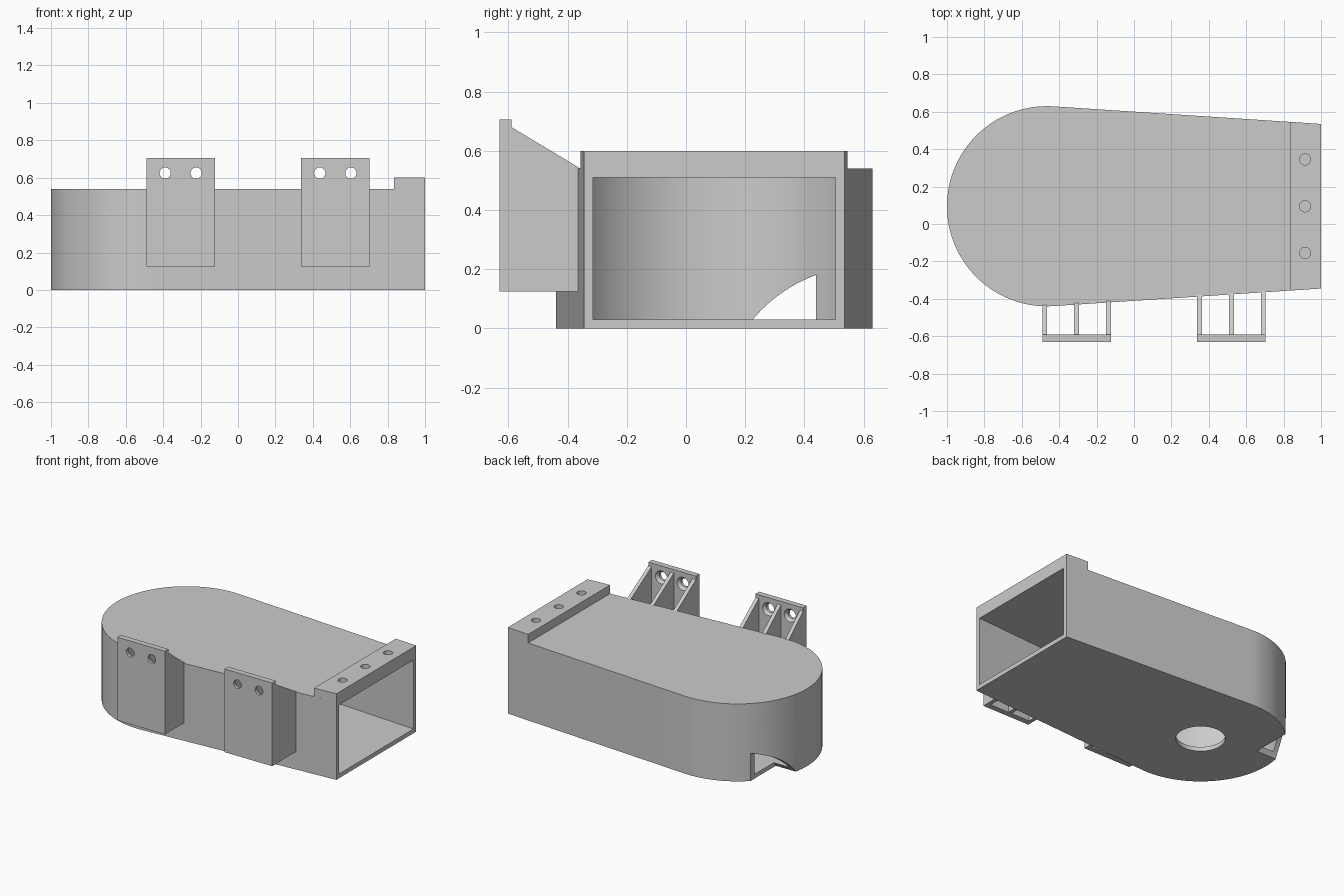
import bpy, bmesh, math
from mathutils import Matrix

cube = bpy.data.objects.get("Cube")
if cube:
    bpy.data.objects.remove(cube, do_unlink=True)

grey = bpy.data.materials.new("light_grey_plastic")
grey.use_nodes = True
colour = (0.6, 0.6, 0.6, 1)
grey.diffuse_color = colour
grey.node_tree.nodes["Principled BSDF"].inputs["Base Color"].default_value = colour

# Main dimensions
CX, CY, R = -0.465, 0.095, 0.535
END_HALF, HEIGHT, WALL = 0.44, 0.54, 0.03
BAR_X, BAR_TOP = 0.835, 0.60


def make(name, bm):
    bmesh.ops.recalc_face_normals(bm, faces=bm.faces)
    mesh = bpy.data.meshes.new(name)
    bm.to_mesh(mesh)
    bm.free()
    mesh.materials.append(grey)
    obj = bpy.data.objects.new(name, mesh)
    bpy.context.collection.objects.link(obj)
    return obj


def prism(name, points, vector):
    """Extrude a closed outline along a vector."""
    bm = bmesh.new()
    face = bm.faces.new([bm.verts.new(p) for p in points])
    ext = bmesh.ops.extrude_face_region(bm, geom=[face])
    verts = [v for v in ext["geom"] if isinstance(v, bmesh.types.BMVert)]
    bmesh.ops.translate(bm, verts=verts, vec=vector)
    return make(name, bm)


def box(name, x0, x1, y0, y1, z0, z1):
    return prism(name, [(x0, y0, z0), (x1, y0, z0), (x1, y1, z0), (x0, y1, z0)],
                 (0, 0, z1 - z0))


def cylinder(name, centre, r1, r2, depth, axis="Z", sides=32):
    turn = {"Z": Matrix(), "X": Matrix.Rotation(math.pi / 2, 4, "Y"),
            "Y": Matrix.Rotation(-math.pi / 2, 4, "X")}[axis]
    bm = bmesh.new()
    bmesh.ops.create_cone(bm, cap_ends=True, segments=sides, radius1=r1, radius2=r2,
                          depth=depth, matrix=Matrix.Translation(centre) @ turn)
    return make(name, bm)


def combine(obj, others, operation):
    """Apply booleans and remove the helper objects."""
    for other in others:
        other.hide_render = True
        mod = obj.modifiers.new("cut", "BOOLEAN")
        mod.operation, mod.solver, mod.object = operation, "EXACT", other
        deps = bpy.context.evaluated_depsgraph_get()
        mesh = bpy.data.meshes.new_from_object(obj.evaluated_get(deps))
        obj.modifiers.clear()
        obj.data = mesh
        bpy.data.objects.remove(other, do_unlink=True)


def half_width(x, inset=0):
    slope = (R - END_HALF) / (1 - CX)
    return END_HALF - inset + slope * (1 - x)


def outline(z, inset=0, x_end=1.0, steps=72):
    """Round end that tapers along tangent sides to a straight end."""
    tilt = math.atan((R - END_HALF) / (1 - CX))
    start, stop = math.pi / 2 - tilt, 1.5 * math.pi + tilt
    pts = []
    for i in range(steps + 1):
        a = start + (stop - start) * i / steps
        pts.append((CX + (R - inset) * math.cos(a), CY + (R - inset) * math.sin(a), z))
    h = half_width(x_end, inset)
    return pts + [(x_end, CY - h, z), (x_end, CY + h, z)]


# Hollow housing with a raised bar over the open end
housing = prism("housing", outline(0), (0, 0, HEIGHT))
bar_base = HEIGHT - 0.015
ha, hb = half_width(BAR_X), half_width(1)
bar = prism("bar", [(BAR_X, CY - ha, bar_base), (1, CY - hb, bar_base),
                    (1, CY + hb, bar_base), (BAR_X, CY + ha, bar_base)],
            (0, 0, BAR_TOP - bar_base))
combine(housing, [bar], "UNION")

# Cavity, floor hole, corner notch and blind screw holes
cuts = [prism("cavity", outline(WALL, WALL, 1.1), (0, 0, HEIGHT - 2 * WALL)),
        cylinder("floor_hole", (CX, CY, 0), 0.155, 0.155, 0.08, sides=64),
        cylinder("notch", (BAR_X * -1 - 0.2, 0.61, -0.29), 0.5, 0.5, 0.4, "X", 128)]
cuts += [cylinder("screw_hole", (0.915, CY + dy, BAR_TOP), 0.03, 0.03, 0.12)
         for dy in (-0.25, 0, 0.25)]
combine(housing, cuts, "DIFFERENCE")

# Two mounting brackets: drilled plate with three sloping ribs
PLATE_FRONT, PLATE_BACK, LOW, TOP, RIB = -0.63, -0.59, 0.125, 0.705, 0.026
brackets = []
for side, x0 in (("right", -0.49), ("left", 0.337)):
    x1 = x0 + 0.367
    plate = box(side + "_bracket_plate", x0, x1, PLATE_FRONT, PLATE_BACK, LOW, TOP)
    holes = []
    for dx in (-0.083, 0.083):
        x = (x0 + x1) / 2 + dx
        holes.append(cylinder("hole", (x, -0.61, 0.625), 0.03, 0.03, 0.1, "Y"))
        holes.append(cylinder("countersink", (x, -0.595, 0.625), 0.03, 0.053, 0.03, "Y"))
    combine(plate, holes, "DIFFERENCE")
    brackets.append(plate)
    for i, place in enumerate(("outer", "middle", "inner")):
        rx = x0 + i * (x1 - x0 - RIB) / 2
        wall_y = max(CY - half_width(rx + RIB / 2), CY - R) + 0.008
        brackets.append(prism(f"{side}_bracket_{place}_rib",
                              [(rx, PLATE_BACK, LOW), (rx, wall_y, LOW),
                               (rx, wall_y, HEIGHT), (rx, PLATE_BACK, 0.68)],
                              (RIB, 0, 0)))

# Smooth the curved walls and keep corners crisp
bpy.ops.object.select_all(action="DESELECT")
for obj in [housing] + brackets:
    obj.select_set(True)
bpy.context.view_layer.objects.active = housing
bpy.ops.object.shade_smooth_by_angle(angle=math.radians(25))
